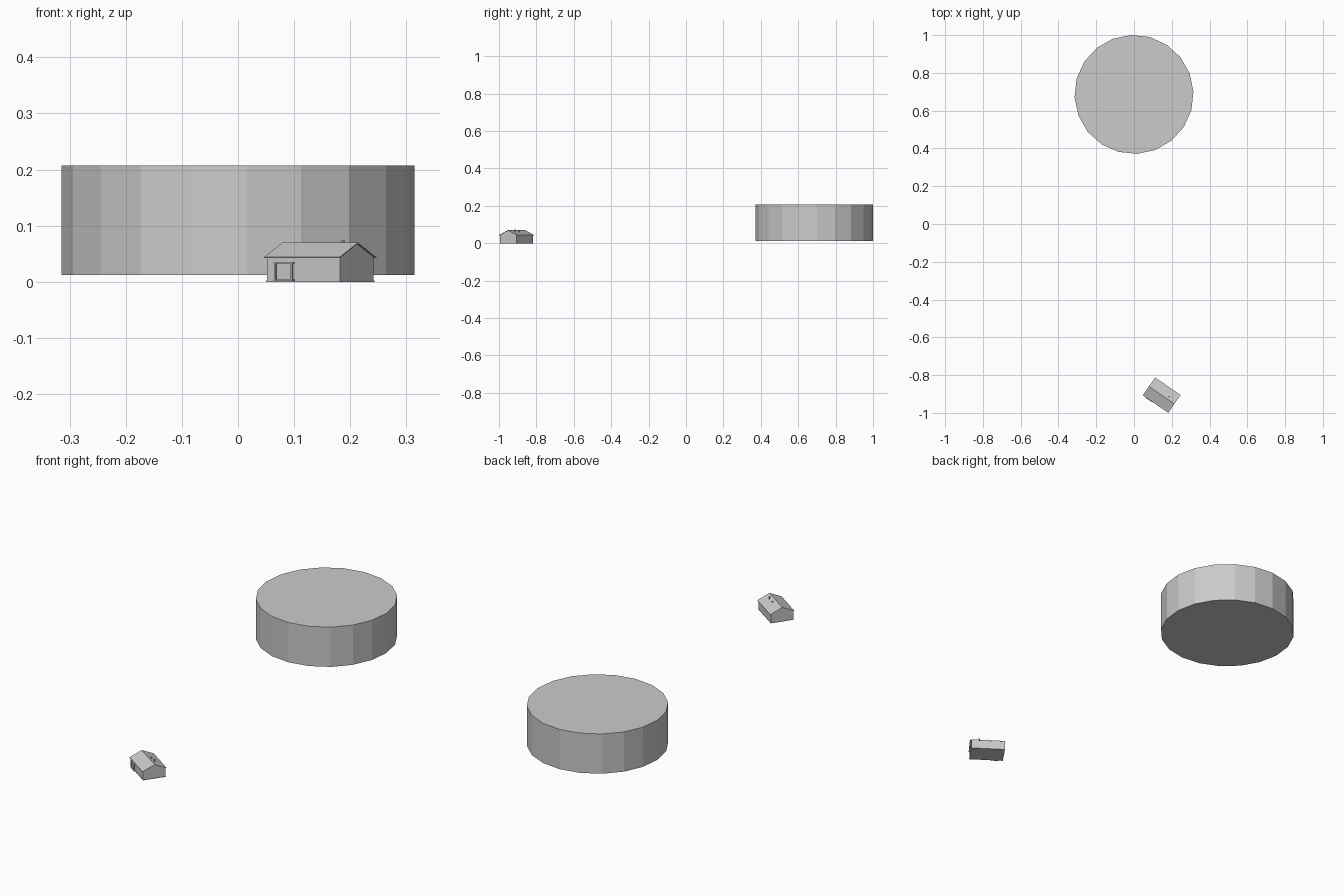
import bpy, bmesh, math
from mathutils import Matrix, Vector

cube = bpy.data.objects.get("Cube")
if cube:
    bpy.data.objects.remove(cube, do_unlink=True)

grey = bpy.data.materials.new("plain grey")
grey.use_nodes = True
colour = (0.6, 0.6, 0.6, 1)
grey.diffuse_color = colour
grey.node_tree.nodes["Principled BSDF"].inputs["Base Color"].default_value = colour

# The cottage is turned so its long axis runs off the x axis
HOUSE = Matrix.Translation((0.1465, -0.906, 0)) @ Matrix.Rotation(math.radians(-34.5), 4, "Z")


def finish(name, bm, matrix):
    bmesh.ops.recalc_face_normals(bm, faces=bm.faces)
    mesh = bpy.data.meshes.new(name)
    bm.to_mesh(mesh)
    bm.free()
    mesh.materials.append(grey)
    obj = bpy.data.objects.new(name, mesh)
    obj.matrix_world = matrix
    bpy.context.collection.objects.link(obj)


def box(name, centre, size):
    bm = bmesh.new()
    bmesh.ops.create_cube(bm, size=1)
    bmesh.ops.scale(bm, vec=size, verts=bm.verts)
    bmesh.ops.translate(bm, vec=centre, verts=bm.verts)
    finish(name, bm, HOUSE)


def cylinder(name, centre, radius, height, sides, matrix, turn=0):
    bm = bmesh.new()
    place = Matrix.Translation(centre) @ Matrix.Rotation(math.radians(turn), 4, "Z")
    bmesh.ops.create_cone(bm, cap_ends=True, segments=sides, radius1=radius,
                          radius2=radius, depth=height, matrix=place)
    finish(name, bm, matrix)


def extrude_profile(name, profile, length):
    bm = bmesh.new()
    face = bm.faces.new([bm.verts.new((-length / 2, y, z)) for y, z in profile])
    out = bmesh.ops.extrude_face_region(bm, geom=[face])
    moved = [v for v in out["geom"] if isinstance(v, bmesh.types.BMVert)]
    bmesh.ops.translate(bm, vec=Vector((length, 0, 0)), verts=moved)
    finish(name, bm, HOUSE)


# Large storage tank
cylinder("storage_tank", (0, 0.686, 0.11), 0.315, 0.195, 20, Matrix.Identity(4), 2.8)

# Cottage walls with gables, roof and plinth
extrude_profile("walls", [(-0.053, 0), (0.053, 0), (0.053, 0.044),
                          (0, 0.068), (-0.053, 0.044)], 0.158)
extrude_profile("roof", [(-0.0575, 0.044), (0, 0.07), (0.0575, 0.044),
                         (0.0575, 0.042), (0, 0.068), (-0.0575, 0.042)], 0.1635)
box("plinth", (0, 0, 0.001), (0.16, 0.108, 0.002))

# Porch with two posts, a lintel and a step
for side, x in (("left", -0.022), ("right", -0.057)):
    box("porch_post_" + side, (x, -0.058, 0.018), (0.003, 0.003, 0.031))
box("porch_lintel", (-0.0395, -0.0565, 0.0335), (0.041, 0.007, 0.002))
box("porch_step", (-0.0395, -0.0565, 0.003), (0.041, 0.007, 0.003))
box("door", (-0.04, -0.0532, 0.019), (0.014, 0.001, 0.028))

# Small windows in the gable ends
for end in (-1, 1):
    for y in (-0.022, 0.022):
        box("gable_window", (end * 0.0792, y, 0.027), (0.001, 0.006, 0.013))

# Chimney pipes on the rear slope
for x, top in ((0.038, 0.073), (0, 0.067)):
    cylinder("roof_pipe", (x, 0.0165, (top + 0.055) / 2), 0.003, top - 0.055, 8, HOUSE)
    cylinder("pipe_cap", (x, 0.0165, top), 0.004, 0.002, 8, HOUSE)
